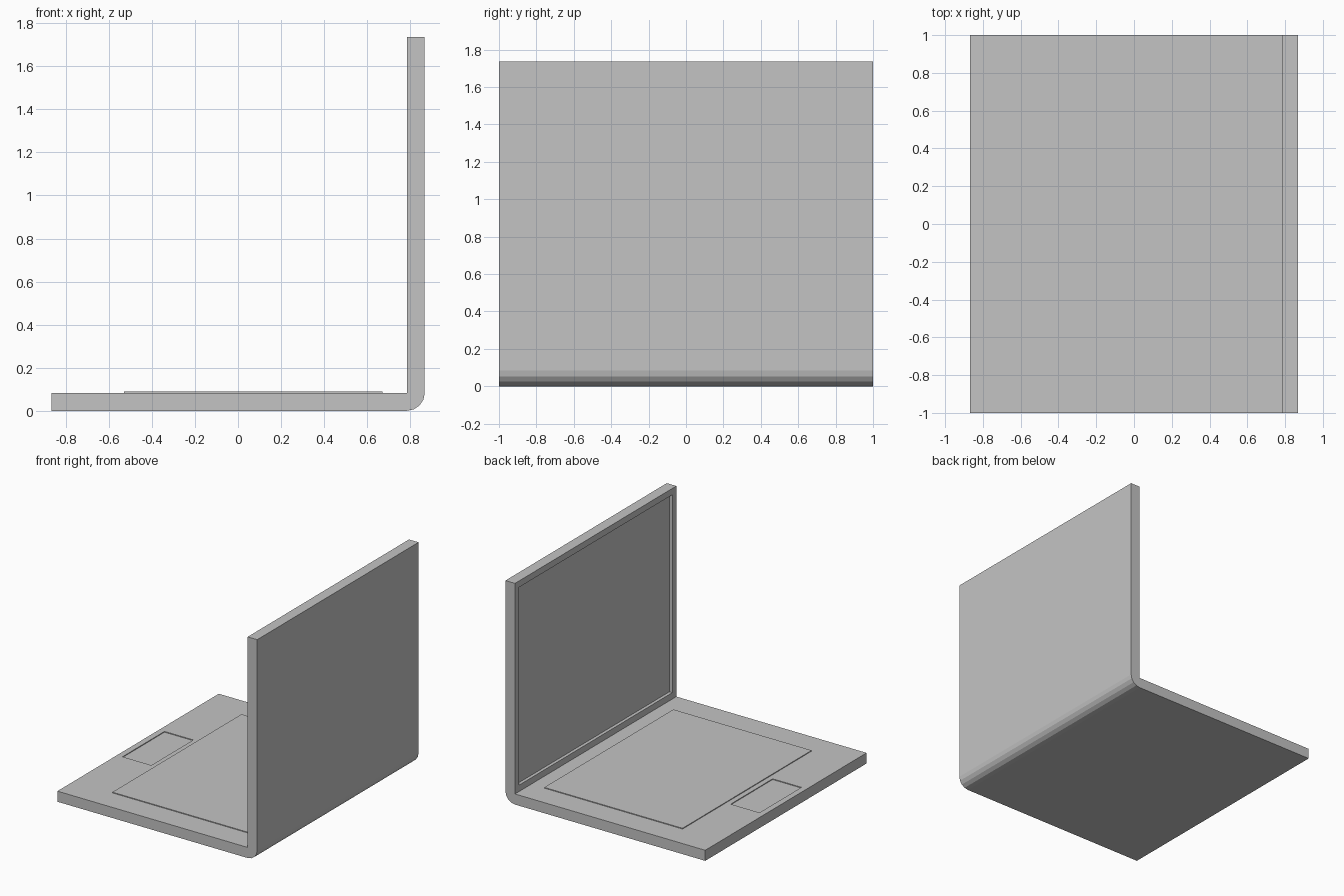
import bpy
import bmesh
from math import sin, cos, pi
from mathutils import Vector

if "Cube" in bpy.data.objects:
    bpy.data.objects.remove(bpy.data.objects["Cube"], do_unlink=True)

X, Y, H, T = 0.867, 1.0, 1.735, 0.083   # half depth, half width, height, thickness
INNER = X - T                           # plane of the lid's inner face

grey = bpy.data.materials.new("plain_grey")
grey.use_nodes = True
colour = (0.55, 0.55, 0.55, 1)
grey.diffuse_color = colour
grey.node_tree.nodes["Principled BSDF"].inputs["Base Color"].default_value = colour


def make_object(name, bm):
    bmesh.ops.recalc_face_normals(bm, faces=bm.faces)
    mesh = bpy.data.meshes.new(name)
    bm.to_mesh(mesh)
    bm.free()
    mesh.materials.append(grey)
    obj = bpy.data.objects.new(name, mesh)
    bpy.context.collection.objects.link(obj)
    return obj


def box(name, low, high):
    low, high = Vector(low), Vector(high)
    bm = bmesh.new()
    bmesh.ops.create_cube(bm, size=1)
    bmesh.ops.scale(bm, vec=high - low, verts=bm.verts)
    bmesh.ops.translate(bm, vec=(low + high) / 2, verts=bm.verts)
    return make_object(name, bm)


def prism(name, profile):
    """Extrude an x-z profile across the full width."""
    bm = bmesh.new()
    face = bm.faces.new([bm.verts.new((x, -Y, z)) for x, z in profile])
    side = bmesh.ops.extrude_face_region(bm, geom=[face])
    verts = [v for v in side["geom"] if isinstance(v, bmesh.types.BMVert)]
    bmesh.ops.translate(bm, vec=(0, 2 * Y, 0), verts=verts)
    return make_object(name, bm)


def recess(obj, low, high):
    """Sink a rectangular pocket into the object."""
    cutter = box("pocket_cutter", low, high)
    cutter.hide_render = True
    mod = obj.modifiers.new("pocket", "BOOLEAN")
    mod.operation = "DIFFERENCE"
    mod.solver = "EXACT"
    mod.object = cutter
    bpy.context.view_layer.objects.active = obj
    bpy.ops.object.modifier_apply(modifier=mod.name)
    bpy.data.objects.remove(cutter, do_unlink=True)


# Base and lid in one L-shaped body with a faceted round hinge corner
STEPS = 4
hinge = [(INNER + T * sin(a), T - T * cos(a))
         for a in (i * pi / 2 / STEPS for i in range(STEPS + 1))]
body = prism("laptop_body",
             [(-X, 0)] + hinge + [(X, H), (INNER, H), (INNER, T), (-X, T)])

# Sunken screen
BEZEL = 0.05
recess(body, (INNER - 0.1, BEZEL - Y, T + BEZEL), (INNER + 0.025, Y - BEZEL, H - BEZEL))

# Sunken touchpad
recess(body, (-0.82, -0.26, T - 0.006), (-0.57, 0.26, T + 0.1))

# Raised keyboard panel
box("keyboard_panel", (-0.53, -0.8, T - 0.003), (0.67, 0.8, T + 0.006))
